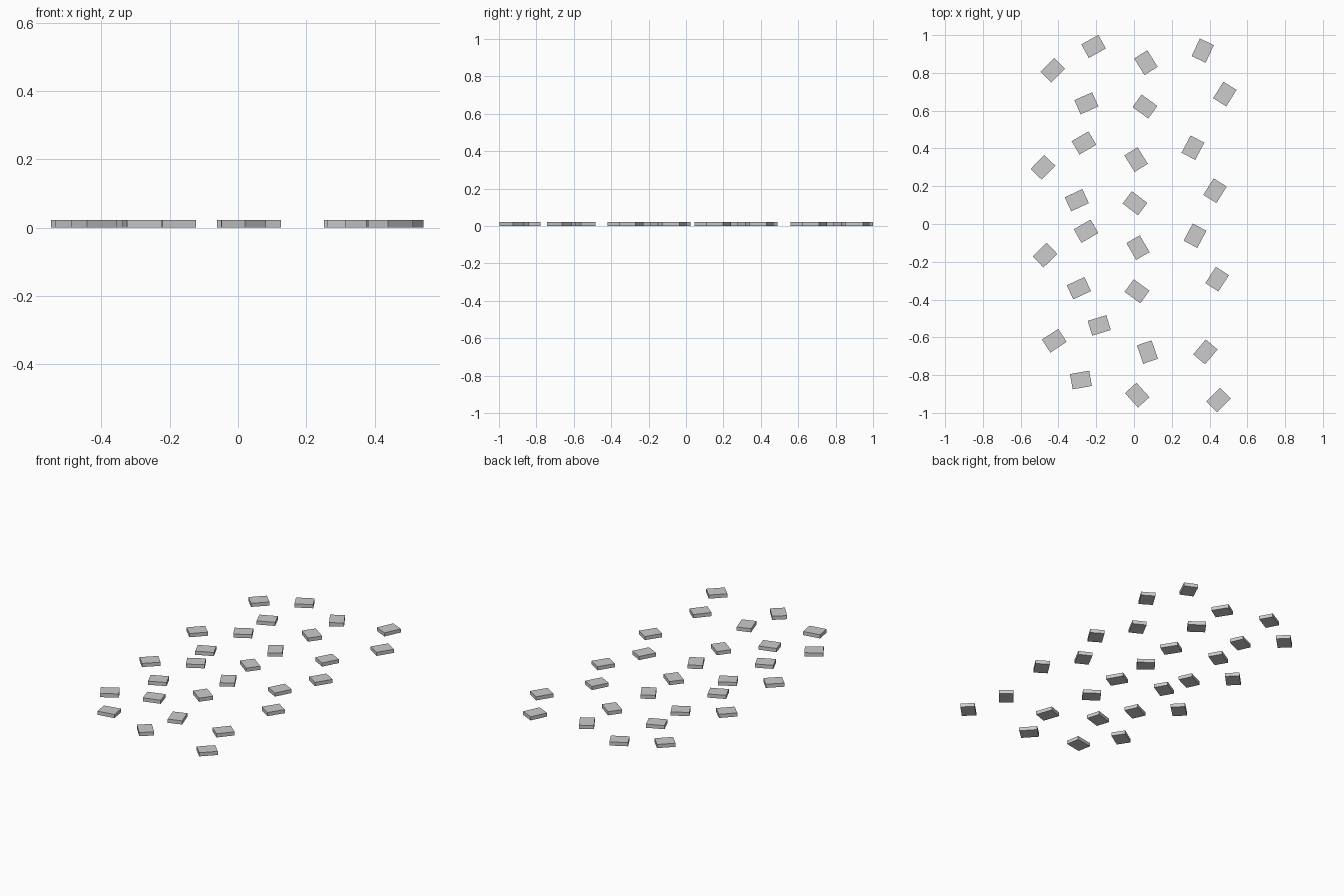
import bpy, bmesh
from math import radians
from mathutils import Matrix

LENGTH, WIDTH, HEIGHT = 0.103, 0.082, 0.022

# Each slab: centre x, centre y, turn of the long side in degrees.
LEFT = [
    (-0.43, 0.814, 45), (-0.214, 0.940, 29), (-0.252, 0.639, 24),
    (-0.265, 0.429, 30), (-0.482, 0.300, 46), (-0.303, 0.126, 25),
    (-0.254, -0.038, 30), (-0.471, -0.165, 44), (-0.292, -0.340, 25),
    (-0.422, -0.618, 33), (-0.184, -0.537, 17), (-0.281, -0.826, 10),
]
MIDDLE = [
    (0.063, 0.854, -58), (0.058, 0.622, -36), (0.011, 0.341, -58),
    (0.005, 0.110, -37), (0.021, -0.125, -60), (0.016, -0.356, -36),
    (0.071, -0.678, -71), (0.017, -0.906, -48),
]
RIGHT = [
    (0.364, 0.918, 65), (0.481, 0.688, 58), (0.312, 0.404, 62),
    (0.429, 0.176, 58), (0.323, -0.062, 62), (0.440, -0.292, 57),
    (0.378, -0.677, 50), (0.447, -0.932, 45),
]


def slab_mesh():
    mesh = bpy.data.meshes.new("slab")
    bm = bmesh.new()
    bmesh.ops.create_cube(
        bm, size=1, matrix=Matrix.Translation((0, 0, HEIGHT / 2))
        @ Matrix.Diagonal((LENGTH, WIDTH, HEIGHT, 1)))
    bm.to_mesh(mesh)
    bm.free()
    return mesh


# Scattered stepping slabs in three columns, all sharing one mesh
mesh = slab_mesh()
for column, slabs in (("left", LEFT), ("middle", MIDDLE), ("right", RIGHT)):
    for i, (x, y, turn) in enumerate(slabs, 1):
        slab = bpy.data.objects.new(f"{column}_slab_{i}", mesh)
        slab.location = (x, y, 0)
        slab.rotation_euler.z = radians(turn)
        bpy.context.collection.objects.link(slab)
